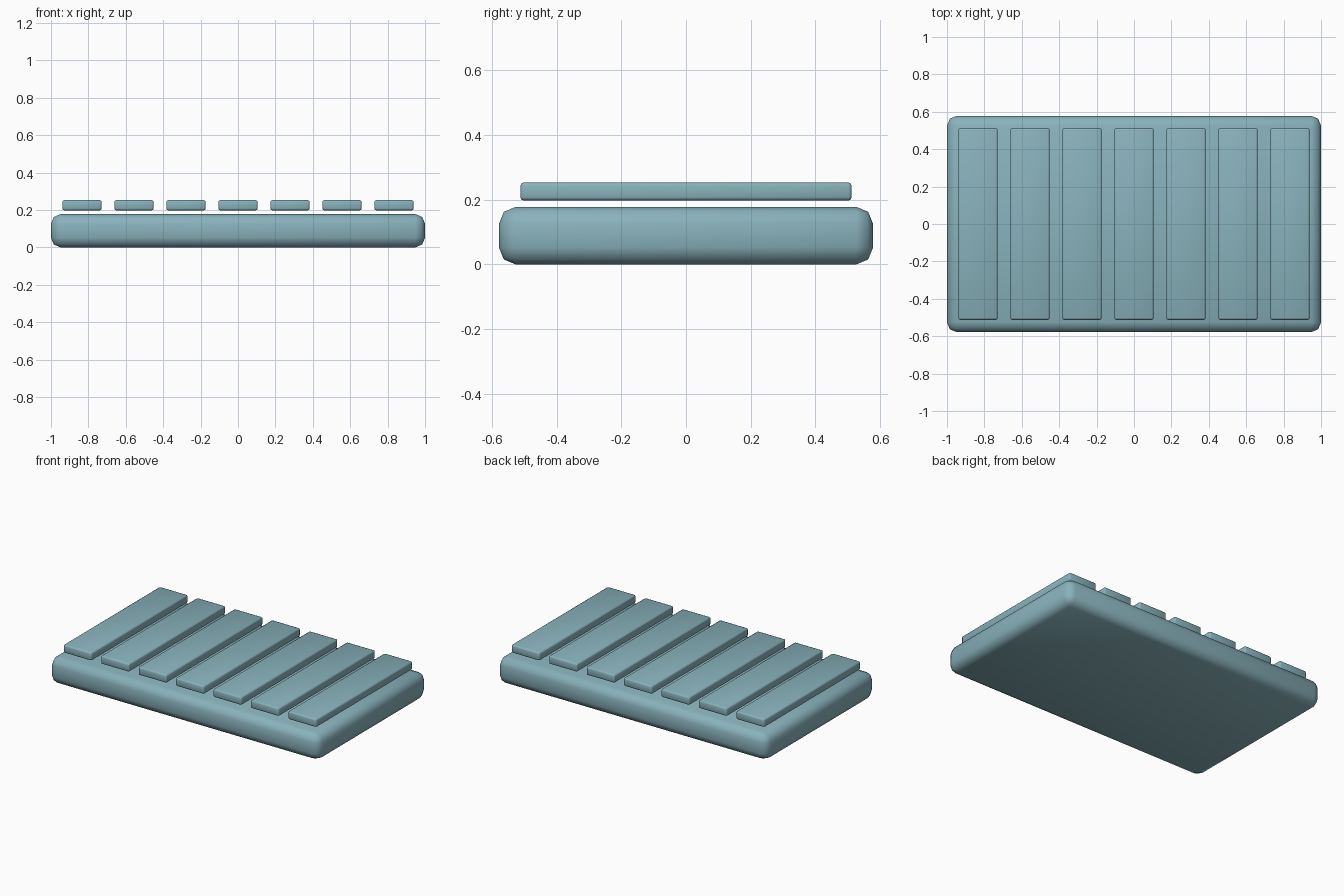
import bpy

if "Cube" in bpy.data.objects:
    bpy.data.objects.remove(bpy.data.objects["Cube"])

# Muted teal finish
teal = bpy.data.materials.new("teal")
teal.diffuse_color = (0.25, 0.445, 0.5, 1)
teal.use_nodes = True
teal.node_tree.nodes["Principled BSDF"].inputs["Base Color"].default_value = teal.diffuse_color


def rounded_box(name, size, center, radius, segments):
    """Box with bevelled edges and fully smooth shading."""
    bpy.ops.mesh.primitive_cube_add(size=1, location=center)
    obj = bpy.context.object
    obj.name = name
    obj.scale = size
    bpy.ops.object.transform_apply(location=False, rotation=False, scale=True)
    bevel = obj.modifiers.new("Rounded edges", 'BEVEL')
    bevel.width = radius
    bevel.segments = segments
    bpy.ops.object.shade_smooth()
    obj.data.materials.append(teal)
    return obj


# Thick rounded base slab
rounded_box("base_slab", (2.0, 1.156, 0.178), (0, 0, 0.089), 0.052, 2)

# Row of seven slats hovering just above the base
SLATS = 7
PITCH = 0.278
for i in range(SLATS):
    x = (i - (SLATS - 1) / 2) * PITCH
    rounded_box(f"slat_{i + 1}", (0.21, 1.024, 0.055), (x, 0, 0.2255), 0.01, 2)
